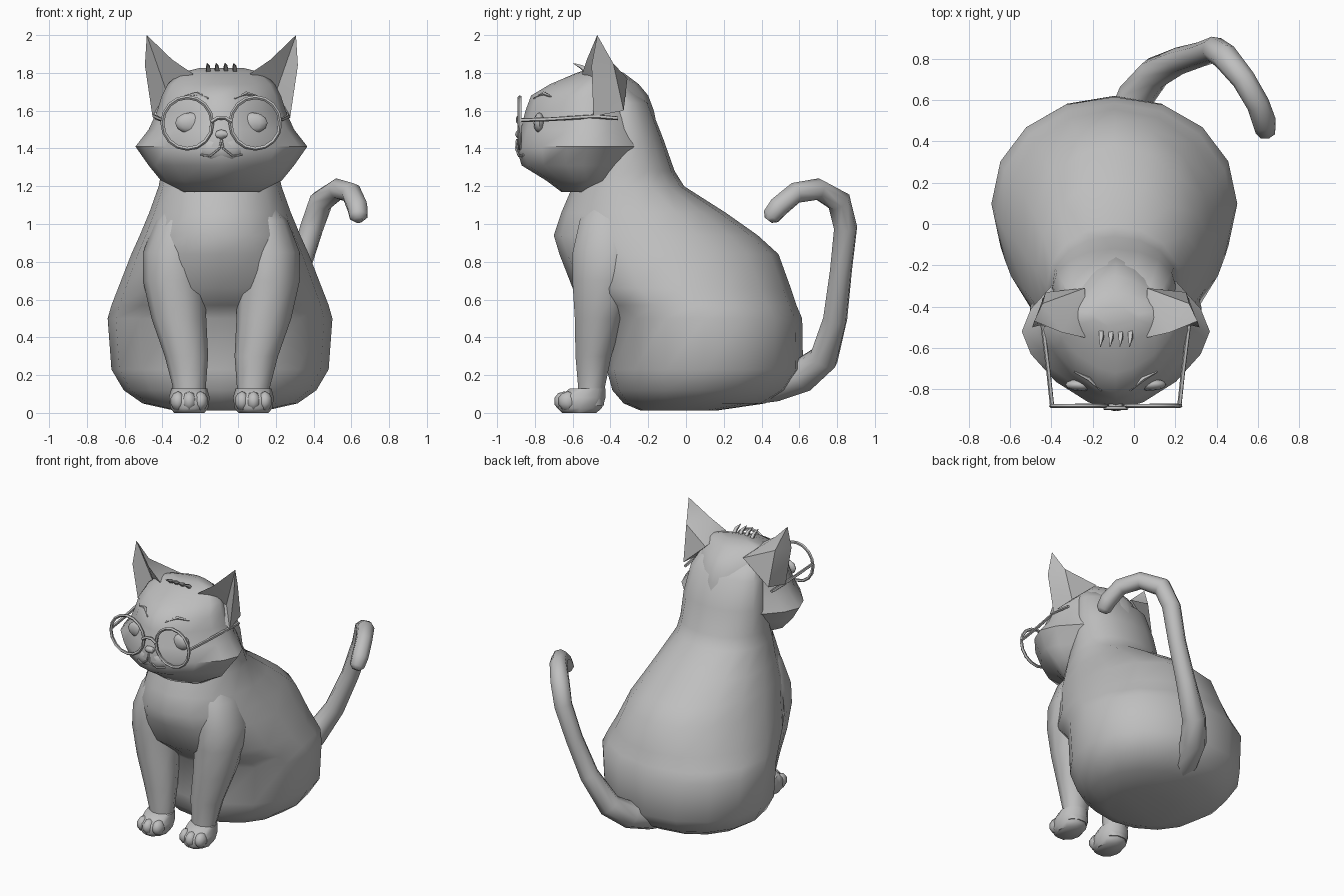
import bpy, bmesh, math
from mathutils import Vector
from mathutils.bvhtree import BVHTree

if "Cube" in bpy.data.objects:
    bpy.data.objects.remove(bpy.data.objects["Cube"])

CX = -0.088  # the cat's own middle line (the tail pushes the bounds to the right)
grey = bpy.data.materials.new("plain grey")
grey.diffuse_color = (0.52, 0.52, 0.52, 1)
grey.use_nodes = True
grey.node_tree.nodes["Principled BSDF"].inputs["Base Color"].default_value = grey.diffuse_color


def finish(name, bm, angle=50):
    bmesh.ops.recalc_face_normals(bm, faces=bm.faces)
    me = bpy.data.meshes.new(name)
    bm.to_mesh(me)
    bm.free()
    ob = bpy.data.objects.new(name, me)
    bpy.context.collection.objects.link(ob)
    me.materials.append(grey)
    bpy.ops.object.select_all(action='DESELECT')
    ob.select_set(True)
    bpy.context.view_layer.objects.active = ob
    bpy.ops.object.shade_smooth_by_angle(angle=math.radians(angle))
    return ob


def skin(bm, rings):
    """Bridge a list of vertex rings and cap both ends."""
    n = len(rings[0])
    for a, b in zip(rings, rings[1:]):
        for i in range(n):
            j = (i + 1) % n
            bm.faces.new((a[i], a[j], b[j], b[i]))
    bm.faces.new(rings[0])
    bm.faces.new(rings[-1])


def loft(name, rows, n=16, power=2.0):
    """Rows: height, front y, back y, half width, middle x. Rounded sections."""
    bm = bmesh.new()
    rings = []
    for z, yf, yb, hw, cx in rows:
        ring = []
        for i in range(n):
            t = 2 * math.pi * i / n
            c, s = math.cos(t), math.sin(t)
            x = math.copysign(abs(c) ** (2 / power), c) * hw
            y = math.copysign(abs(s) ** (2 / power), s) * (yb - yf) / 2
            ring.append(bm.verts.new((cx + x, (yf + yb) / 2 + y, z)))
        rings.append(ring)
    skin(bm, rings)
    return finish(name, bm)


def pipe(name, pts, radii, n=6, closed=False):
    """Tube through points; radii is one number or one per point."""
    pts = [Vector(p) for p in pts]
    if not isinstance(radii, (list, tuple)):
        radii = [radii] * len(pts)
    bm = bmesh.new()
    rings, m = [], len(pts)
    side = None
    for k, p in enumerate(pts):
        a = pts[(k - 1) % m] if closed or k else p
        b = pts[(k + 1) % m] if closed or k < m - 1 else p
        d = (b - a).normalized()
        if side is None:
            side = d.orthogonal().normalized()
        side = (side - d * side.dot(d)).normalized()
        up = d.cross(side)
        rings.append([bm.verts.new(p + radii[k] * (side * math.cos(t) + up * math.sin(t)))
                      for t in (2 * math.pi * i / n for i in range(n))])
    if closed:
        for k in range(m):
            a, b = rings[k], rings[(k + 1) % m]
            for i in range(n):
                bm.faces.new((a[i], a[(i + 1) % n], b[(i + 1) % n], b[i]))
    else:
        skin(bm, rings)
    return finish(name, bm)


def blob(name, loc, size, u=10, v=6):
    bm = bmesh.new()
    bmesh.ops.create_uvsphere(bm, u_segments=u, v_segments=v, radius=1)
    for q in bm.verts:
        q.co = Vector(loc) + Vector([a * b for a, b in zip(q.co, size)])
    return finish(name, bm, 60)


# Body with chest and neck
loft("body", [(z, f, b, w, CX - 0.007) for z, f, b, w in (
    (0.012, -0.24, 0.16, 0.24), (0.05, -0.33, 0.42, 0.41), (0.12, -0.39, 0.54, 0.51),
    (0.23, -0.42, 0.62, 0.575), (0.5, -0.42, 0.615, 0.595), (0.57, -0.49, 0.585, 0.575),
    (0.66, -0.60, 0.555, 0.54), (0.84, -0.67, 0.49, 0.47), (0.94, -0.70, 0.38, 0.425),
    (1.06, -0.66, 0.21, 0.375), (1.2, -0.60, -0.01, 0.325), (1.28, -0.56, -0.06, 0.31),
    (1.45, -0.5, -0.12, 0.30), (1.64, -0.48, -0.195, 0.27), (1.75, -0.48, -0.32, 0.22))],
     power=2.08)

# Head with pointed cheeks
head = loft("head", [(z, f, b, w, CX) for z, f, b, w in (
    (1.17, -0.66, -0.48, 0.2), (1.23, -0.74, -0.3, 0.32), (1.31, -0.87, -0.22, 0.385),
    (1.41, -0.90, -0.14, 0.455), (1.5, -0.875, -0.15, 0.385), (1.6, -0.85, -0.17, 0.34),
    (1.68, -0.82, -0.20, 0.315), (1.74, -0.72, -0.25, 0.285), (1.8, -0.58, -0.33, 0.22),
    (1.825, -0.5, -0.4, 0.12))], power=1.55)
bm = bmesh.new()
bm.from_mesh(head.data)
tree = BVHTree.FromBMesh(bm)
bm.free()


def on_face(dx, z, lift=0.0):
    """Point on the front of the head, dx from the middle line."""
    hit = tree.ray_cast(Vector((CX + dx, -2, z)), Vector((0, 1, 0)))[0]
    return Vector((CX + dx, (hit.y if hit else -0.6) - lift, z))


# Muzzle and nose
blob("muzzle", (CX, -0.81, 1.40), (0.15, 0.085, 0.085), 12, 8)
blob("nose", (CX, -0.88, 1.475), (0.04, 0.025, 0.025), 6, 4)

for s, side in ((-1, "left"), (1, "right")):
    # Ear: rounded back and a hollow front
    bm = bmesh.new()
    v = [bm.verts.new((CX + s * x, y, z)) for x, y, z in (
        (0.395, -0.47, 2.0), (0.405, -0.50, 1.84), (0.365, -0.49, 1.57), (0.15, -0.55, 1.795),
        (0.26, -0.525, 1.87), (0.29, -0.42, 1.70), (0.15, -0.31, 1.77), (0.34, -0.33, 1.60),
        (0.355, -0.385, 1.85))]
    for f in ((0, 1, 5), (1, 2, 5), (2, 3, 5), (3, 4, 5), (4, 0, 5), (0, 4, 8), (4, 6, 8),
              (4, 3, 6), (6, 7, 8), (7, 1, 8), (1, 0, 8), (7, 2, 1), (2, 7, 6), (2, 6, 3)):
        bm.faces.new([v[i] for i in f])
    finish(side + " ear", bm, 45)

    # Eye, brow and mouth line
    blob(side + " eye", on_face(s * 0.165, 1.535) + Vector((0, 0.012, 0)), (0.08, 0.03, 0.055), 12, 6)
    pipe(side + " brow", [on_face(s * x, z, 0.004) for x, z in ((0.07, 1.665), (0.13, 1.69), (0.2, 1.675))],
         [0.004, 0.012, 0.004], 5)
    pipe(side + " mouth line", [(CX, -0.895, 1.45), (CX + s * 0.01, -0.9, 1.40),
                                (CX + s * 0.06, -0.885, 1.36), (CX + s * 0.11, -0.86, 1.365)], 0.006, 5)

    # Glasses: rim and temple
    pipe(side + " rim", [(CX + s * 0.18 + 0.132 * math.cos(t), -0.88, 1.535 + 0.136 * math.sin(t))
                         for t in (math.tau * i / 16 for i in range(16))], 0.011, 5, True)
    pipe(side + " temple", [(CX + s * x, y, z) for x, y, z in (
        (0.308, -0.88, 1.55), (0.325, -0.72, 1.555), (0.355, -0.48, 1.57), (0.345, -0.36, 1.56))], 0.011, 5)

    # Front leg, its shoulder blending into the chest
    loft(side + " front leg", [(z, f, b, w, CX + s * x) for z, f, b, w, x in (
        (0.04, -0.58, -0.43, 0.085, 0.17), (0.14, -0.575, -0.425, 0.088, 0.17),
        (0.3, -0.59, -0.39, 0.115, 0.185), (0.5, -0.595, -0.33, 0.145, 0.225),
        (0.7, -0.61, -0.25, 0.165, 0.25), (0.85, -0.61, -0.2, 0.165, 0.25),
        (1.02, -0.57, -0.25, 0.13, 0.22), (1.15, -0.5, -0.3, 0.07, 0.18))], 10)

    # Paw with toes
    loft(side + " paw", [(z, f, b, w, CX + s * 0.17) for z, f, b, w in (
        (0.0, -0.66, -0.47, 0.08), (0.025, -0.685, -0.44, 0.1), (0.08, -0.68, -0.42, 0.108),
        (0.13, -0.62, -0.42, 0.095))], 10)
    for i in (-1, 0, 1):
        blob(side + " toe", (CX + s * 0.17 + i * 0.06, -0.645 + 0.02 * abs(i), 0.062),
             (0.04, 0.055, 0.052), 8, 5)

# Bridge of the glasses
pipe("glasses bridge", [(CX + x, -0.89, z) for x, z in ((-0.055, 1.54), (-0.02, 1.562), (0.02, 1.562), (0.055, 1.54))],
     0.011, 5)

# Hair tuft between the ears
for i in range(4):
    x = CX - 0.07 + i * 0.047
    pipe("hair tuft", [(x, -0.52, 1.80), (x, -0.55, 1.83), (x - 0.005, -0.595, 1.85)], [0.016, 0.014, 0.002], 4)

# Tail
tail = ((-0.08, 0.36, 0.13, 0.085), (-0.05, 0.47, 0.15, 0.09), (0.01, 0.62, 0.2, 0.09),
        (0.1, 0.73, 0.29, 0.08), (0.22, 0.79, 0.5, 0.066), (0.32, 0.82, 0.75, 0.06),
        (0.39, 0.845, 0.98, 0.063), (0.44, 0.81, 1.12, 0.065), (0.53, 0.70, 1.185, 0.058),
        (0.60, 0.58, 1.165, 0.056), (0.632, 0.49, 1.09, 0.057), (0.637, 0.45, 1.04, 0.05),
        (0.637, 0.435, 1.02, 0.025))
pipe("tail", [t[:3] for t in tail], [t[3] for t in tail], 8)
